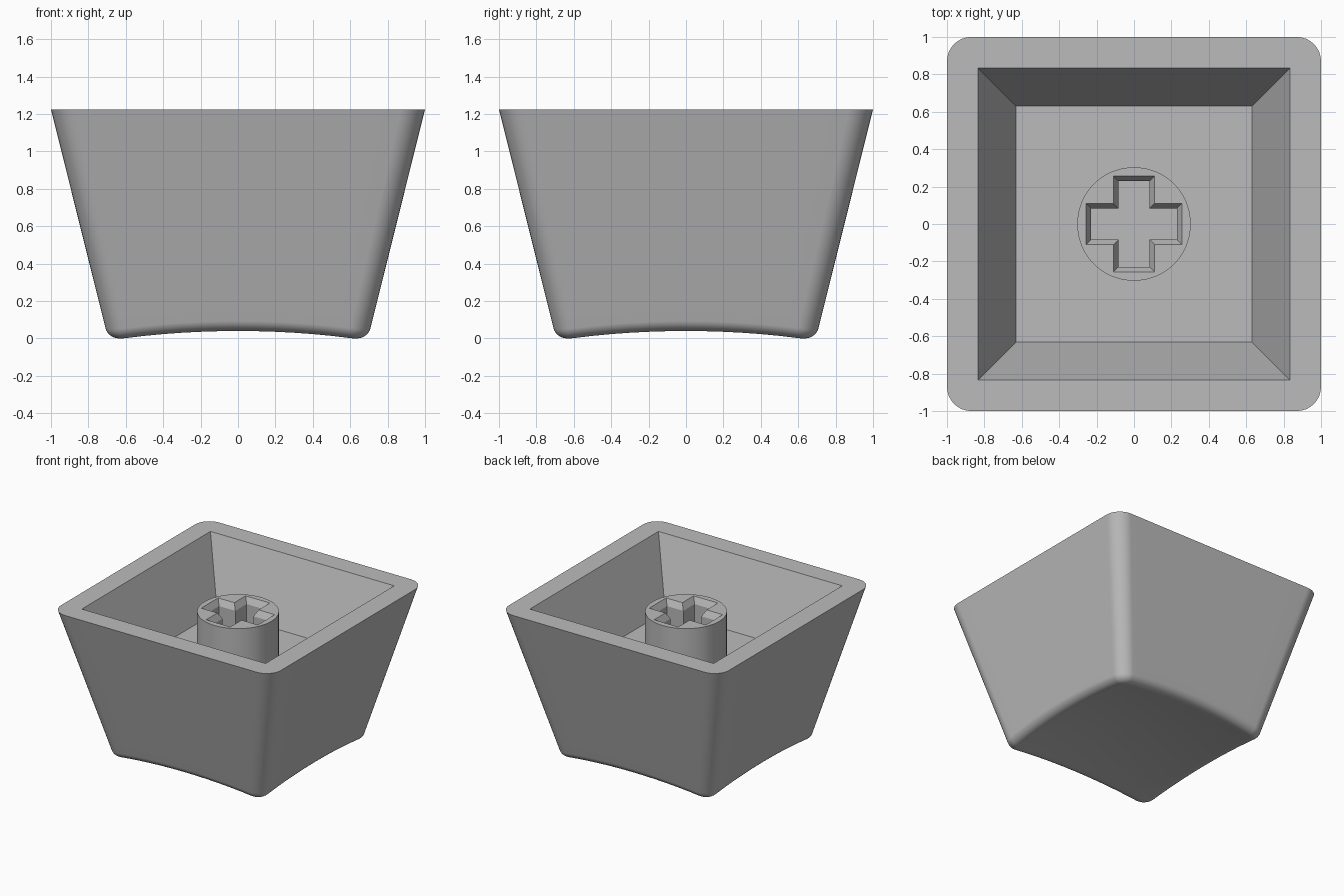
import bpy, bmesh, math

if "Cube" in bpy.data.objects:
    bpy.data.objects.remove(bpy.data.objects["Cube"], do_unlink=True)

grey = bpy.data.materials.new("plain grey plastic")
grey.use_nodes = True
GREY = (0.5, 0.5, 0.5, 1)
grey.diffuse_color = GREY
grey.node_tree.nodes["Principled BSDF"].inputs["Base Color"].default_value = GREY

TOP, FLOOR = 1.225, 0.70


def loft(name, rings):
    """Skin a stack of matching closed rings and cap both ends."""
    bm = bmesh.new()
    loops = [[bm.verts.new(p) for p in ring] for ring in rings]
    n = len(loops[0])
    for a, b in zip(loops, loops[1:]):
        for i in range(n):
            j = (i + 1) % n
            bm.faces.new((a[i], a[j], b[j], b[i]))
    bm.faces.new(loops[0])
    bm.faces.new(loops[-1])
    bmesh.ops.remove_doubles(bm, verts=bm.verts, dist=1e-5)
    bmesh.ops.recalc_face_normals(bm, faces=bm.faces)
    mesh = bpy.data.meshes.new(name)
    bm.to_mesh(mesh)
    bm.free()
    mesh.materials.append(grey)
    ob = bpy.data.objects.new(name, mesh)
    bpy.context.collection.objects.link(ob)
    bpy.ops.object.select_all(action="DESELECT")
    ob.select_set(True)
    bpy.context.view_layer.objects.active = ob
    bpy.ops.object.shade_smooth_by_angle(angle=math.radians(28))
    mod = ob.modifiers.new("even shading", "WEIGHTED_NORMAL")
    mod.keep_sharp = True
    return ob


def subdivide(points, n):
    """Split every edge of a closed outline into n pieces."""
    out = []
    for (ax, ay), (bx, by) in zip(points, points[1:] + points[:1]):
        out += [(ax + (bx - ax) * k / n, ay + (by - ay) * k / n) for k in range(n)]
    return out


def rounded_square(half, radius, arc=8, straight=12):
    """Square outline with rounded corners; radius 0 gives sharp ones."""
    pts, c = [], half - radius
    for q in range(4):
        turn = q * math.pi / 2
        co, si = round(math.cos(turn)), round(math.sin(turn))
        side = [(half, -c + 2 * c * k / straight) for k in range(straight)]
        side += [(c + radius * math.cos(k / arc * math.pi / 2),
                  c + radius * math.sin(k / arc * math.pi / 2)) for k in range(arc)]
        pts += [(x * co - y * si, x * si + y * co) for x, y in side]
    return pts


def at(points, z):
    return [(x, y, z) for x, y in points]


# Dished face: a shallow spherical hollow
def dish(x, y):
    return 0.083 - 0.105 * (x * x + y * y)


ROLL, CORE = 0.07, 0.60
edge = rounded_square(0.64, 0.04)
rings = [[(x * s, y * s, dish(x * s, y * s)) for x, y in edge]
         for s in (0.08, 0.25, 0.4, 0.55, 0.7, 0.82, 0.92, 0.97)]

# Rolled edge between the dish and the sloping sides
lifts = [dish(x, y) for x, y in edge]
for k in range(9):
    a = math.radians(-90 + 76 * k / 8)
    out = rounded_square(0.64 + ROLL * math.cos(a), 0.04 + ROLL * math.cos(a))
    rings.append([(x * (1 + 0.35 * h), y * (1 + 0.35 * h), h + ROLL * (1 + math.sin(a)))
                  for (x, y), h in zip(out, lifts)])

# Sloping sides up to the rim
low, rim = rings[-1], at(rounded_square(1.0, 0.13), TOP)
for t in (0.06, 0.5):
    rings.append([tuple(p + (q - p) * t for p, q in zip(u, v)) for u, v in zip(low, rim)])
rings.append(rim)

# Tapered cavity inside the rim
rings.append(at(rounded_square(0.835, 0), TOP))
rings.append(at(rounded_square(0.63, 0), FLOOR))
loft("cap_shell", rings)


# Round stem with a chamfered cross-shaped socket
def cross(length, width):
    quarter = [(length, -width), (length, width), (width, width)]
    pts = []
    for _ in range(4):
        pts += quarter
        quarter = [(-y, x) for x, y in quarter]
    return subdivide(pts, 5)


mouth = cross(0.257, 0.11)
socket = cross(0.23, 0.083)
circle = [(0.304 * x / math.hypot(x, y), 0.304 * y / math.hypot(x, y)) for x, y in mouth]
STEM_TOP = 1.11
loft("stem", [at(circle, FLOOR - 0.02), at(circle, STEM_TOP), at(mouth, STEM_TOP),
              at(socket, STEM_TOP - 0.05), at(socket, FLOOR + 0.005)])
